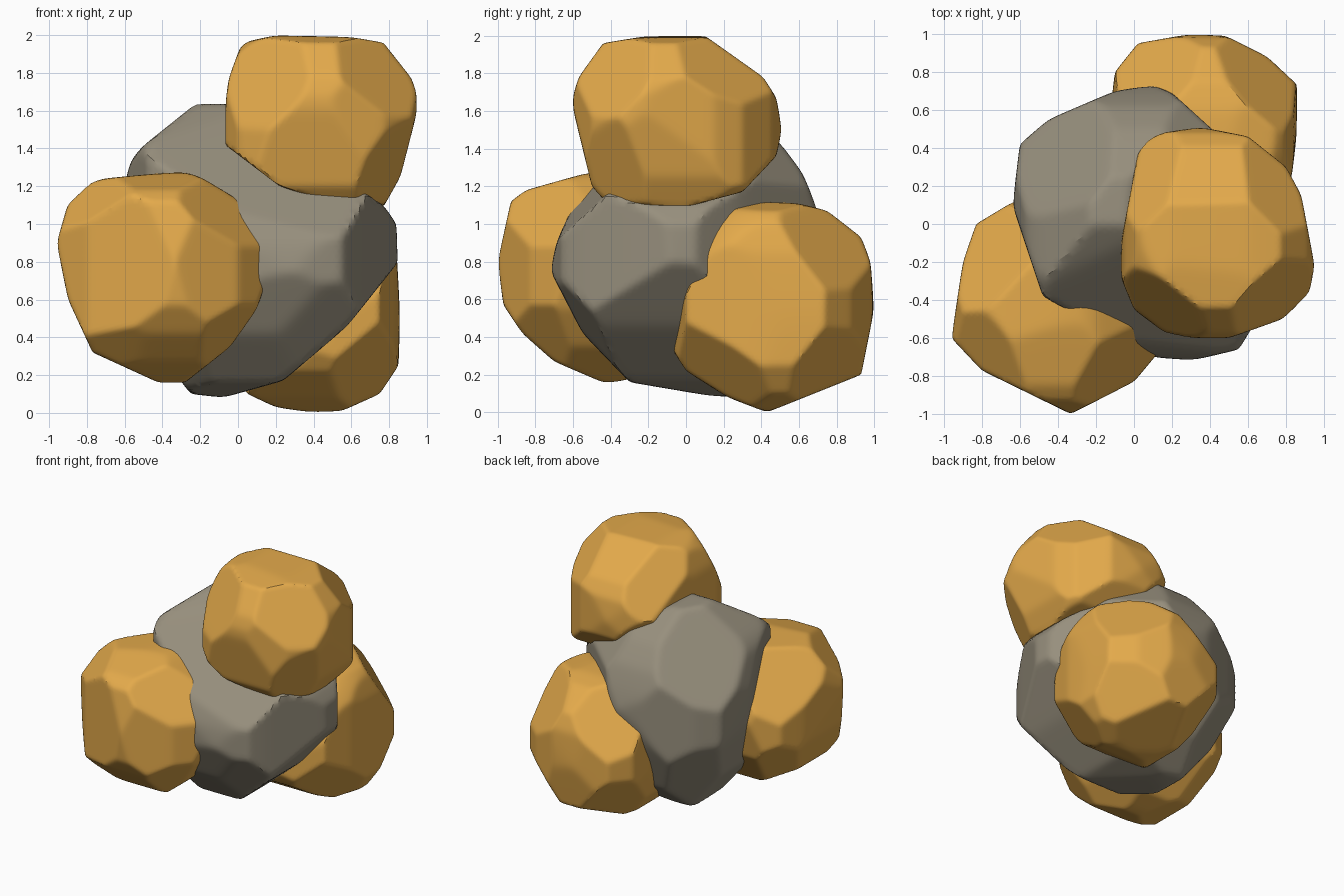
import bpy, bmesh, math
from mathutils import Vector
from mathutils.geometry import convex_hull_2d


def material(name, rgb):
    m = bpy.data.materials.new(name)
    m.diffuse_color = (*rgb, 1)
    return m


ORANGE = material("ochre stone", (0.77, 0.40, 0.07))
GREY = material("warm grey stone", (0.31, 0.275, 0.205))


def rock(name, mat, front, side, top, facets, keep=0.9, round_=1.14):
    """Chip a rounded block to its three outlines, then knock off its corners."""
    xs = [p[0] for p in front + top]
    ys = [p[0] for p in side] + [p[1] for p in top]
    zs = [p[1] for p in front + side]
    lo = Vector((min(xs), min(ys), min(zs)))
    hi = Vector((max(xs), max(ys), max(zs)))
    c, h = (lo + hi) / 2, (hi - lo) / 2

    # chipping planes, stored as normal / distance from the centre
    planes = []
    for outline, (a, b) in ((front, (0, 2)), (side, (1, 2)), (top, (0, 1))):
        ring = [outline[i] for i in convex_hull_2d([Vector(p) for p in outline])]
        for p, q in zip(ring, ring[1:] + ring[:1]):
            n = Vector((0, 0, 0))
            n[a], n[b] = q[1] - p[1], p[0] - q[0]
            if n.length < 1e-4:
                continue
            n.normalize()
            d = n[a] * (p[0] - c[a]) + n[b] * (p[1] - c[b])
            planes.append(n / d)
    for f in facets:
        n = Vector(f[:3]).normalized()
        k = f[3] if len(f) > 3 else keep
        d = k * math.sqrt(sum((n[i] * h[i]) ** 2 for i in range(3)))
        planes.append(n / d)

    bm = bmesh.new()
    bmesh.ops.create_icosphere(bm, subdivisions=6, radius=1)
    for v in bm.verts:
        u = v.co.normalized()
        t = [math.sqrt(sum((u[i] / (h[i] * round_)) ** 2 for i in range(3)))]
        t += [u.dot(n) for n in planes]
        m = max(t)
        # slightly worn edges
        s = sum((k / m) ** 130 for k in t if k > 0.9 * m) ** (1 / 130)
        v.co = c + u / (m * s)
    me = bpy.data.meshes.new(name)
    bm.to_mesh(me)
    bm.free()
    ob = bpy.data.objects.new(name, me)
    bpy.context.collection.objects.link(ob)
    me.materials.append(mat)
    bpy.ops.object.select_all(action='DESELECT')
    ob.select_set(True)
    bpy.context.view_layer.objects.active = ob
    bpy.ops.object.shade_smooth_by_angle(angle=math.radians(30))


# central grey rock
rock("core_rock", GREY,
     [(-.64, 1.05), (-.57, 1.33), (-.52, 1.4), (-.22, 1.64), (-.05, 1.64), (.2, 1.46), (.77, 1.1),
      (.84, 1.0), (.85, .8), (.58, .46), (.24, .17), (-.08, .08), (-.25, .1), (-.5, .42), (-.62, .8)],
     [(-.3, .16), (.23, .07), (.5, .3), (.67, .7), (.73, .95), (.69, 1.1), (.62, 1.27), (.5, 1.43),
      (.25, 1.62), (0, 1.64), (-.35, 1.4), (-.6, 1.1), (-.69, .9), (-.72, .75), (-.55, .42)],
     [(-.64, .1), (-.6, .42), (-.45, .55), (-.1, .7), (.1, .73), (.2, .69), (.37, .52), (.65, .28),
      (.84, .05), (.85, -.08), (.61, -.57), (.55, -.66), (.3, -.72), (.1, -.7), (-.48, -.38)],
     [(.25, -.75, -.6, .95), (.8, -.2, -.55, .95), (.1, -.7, .71, .75), (-.6, .5, .6, .97),
      (-.6, .6, -.5, 1.0), (.5, .6, .6, .9), (.5, .6, -.6, 1.0), (-.6, -.5, -.6, .95),
      (.6, .05, .8, .8)], 0.92)

# upper right rock
rock("top_rock", ORANGE,
     [(-.07, 1.62), (-.07, 1.42), (.22, 1.2), (.5, 1.11), (.77, 1.09), (.86, 1.25), (.95, 1.6),
      (.95, 1.68), (.92, 1.77), (.77, 1.96), (.6, 1.99), (.2, 2.0), (.02, 1.96), (-.05, 1.77)],
     [(-.61, 1.65), (-.57, 1.78), (-.44, 1.96), (-.2, 2.0), (.1, 2.0), (.41, 1.78), (.48, 1.67),
      (.51, 1.5), (.48, 1.36), (.3, 1.17), (0, 1.09), (-.42, 1.11), (-.5, 1.2)],
     [(-.07, -.28), (-.07, -.1), (.03, .42), (.15, .48), (.35, .51), (.6, .46), (.8, .3),
      (.88, .15), (.95, -.22), (.92, -.37), (.78, -.5), (.5, -.6), (.2, -.6), (0, -.45)],
     [(.75, -.55, -.4, 1.0), (.6, .5, .6, .9), (.6, -.6, .5, .96), (-.5, -.7, .4, .97),
      (-.6, .5, .5, .98), (-.6, .5, -.6, .95)], 0.93, 1.2)

# lower left rock
rock("left_rock", ORANGE,
     [(-.96, .9), (-.88, 1.18), (-.72, 1.24), (-.3, 1.28), (-.2, 1.25), (0, 1.13), (.14, 1.02),
      (.15, .7), (.1, .55), (-.04, .35), (-.28, .16), (-.42, .16), (-.77, .32), (-.9, .6)],
     [(-1.0, .8), (-.97, .57), (-.87, .42), (-.7, .27), (-.42, .15), (-.2, .2), (.05, .5),
      (.12, .8), (.02, 1.15), (-.25, 1.28), (-.53, 1.27), (-.85, 1.18), (-.93, 1.12)],
     [(-.96, -.6), (-.9, -.2), (-.83, 0), (-.63, .12), (-.3, .12), (0, -.1), (.15, -.4),
      (.15, -.65), (0, -.83), (-.23, -.95), (-.33, -1.0), (-.8, -.77)],
     [(-.2, -.65, -.7, .92), (.6, -.5, -.6, .95), (.6, -.5, .6, .98), (-.6, -.4, .65, 1.03),
      (-.6, .5, .6), (-.6, .5, -.6), (.5, .6, .6), (.5, .6, -.6)], 0.95, 1.17)

# lower back right rock
rock("right_rock", ORANGE,
     [(.05, .1), (.2, .03), (.4, 0), (.55, .01), (.75, .1), (.85, .25), (.86, .5), (.84, .85),
      (.78, 1.06), (.5, 1.12), (.3, 1.12), (.05, 1.05), (-.08, .85), (-.12, .5), (-.06, .25)],
     [(-.07, .33), (0, .22), (.22, .08), (.43, 0), (.93, .2), (1.0, .55), (.98, .8), (.93, .93),
      (.75, 1.07), (.6, 1.11), (.42, 1.12), (.25, 1.08), (.1, .9), (-.05, .5)],
     [(-.12, .65), (-.1, .8), (.02, .95), (.3, 1.0), (.48, .99), (.7, .88), (.86, .73), (.86, .5),
      (.83, .25), (.75, 0), (.4, -.07), (.1, .1), (-.06, .35)],
     [(.6, .6, .5, .96), (.6, .6, -.5, .98), (.6, -.5, -.6, .98), (-.5, .6, .6, .97),
      (-.6, .5, -.6, .97)], 0.95, 1.18)
